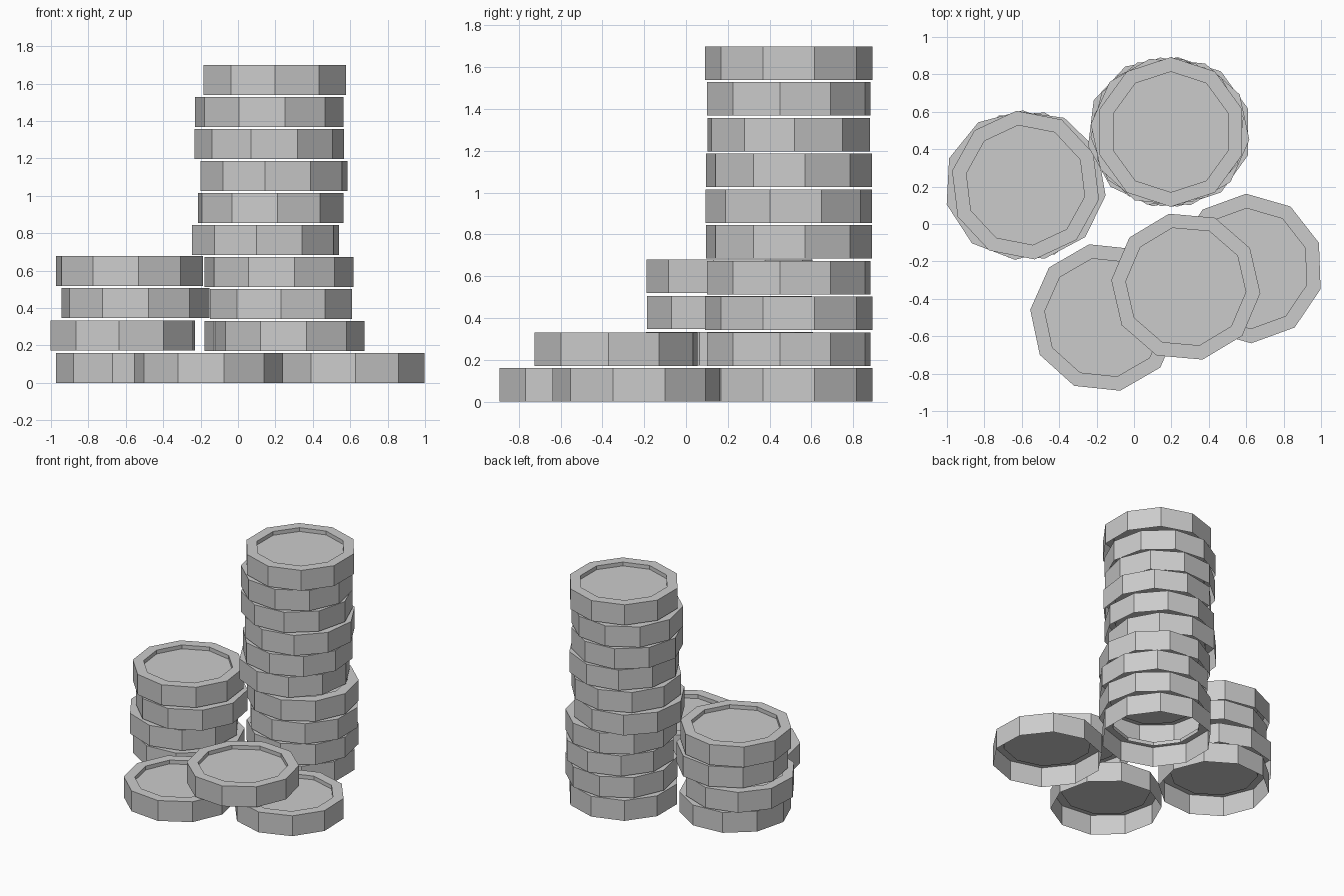
import bpy
import bmesh
from math import radians, cos, sin

cube = bpy.data.objects.get("Cube")
if cube:
    bpy.data.objects.remove(cube, do_unlink=True)

RADIUS, INNER, HEIGHT, RECESS, SIDES = 0.4, 0.322, 0.16, 0.03, 10

grey = bpy.data.materials.new("plain_grey")
grey.use_nodes = True
colour = (0.6, 0.6, 0.6, 1)
grey.diffuse_color = colour
grey.node_tree.nodes["Principled BSDF"].inputs["Base Color"].default_value = colour


def coin(name, x, y, z, turn, filled=True):
    """Ten-sided coin, open underneath, with a raised rim round a sunken face."""
    bm = bmesh.new()
    profile = [(RADIUS, 0), (RADIUS, HEIGHT), (INNER, HEIGHT), (INNER, HEIGHT - RECESS)]
    rings = []
    for r, h in profile:
        angles = [radians(turn + 360 * i / SIDES) for i in range(SIDES)]
        rings.append([bm.verts.new((r * cos(a), r * sin(a), h)) for a in angles])
    for low, high in zip(rings, rings[1:]):
        for i in range(SIDES):
            j = (i + 1) % SIDES
            bm.faces.new((low[i], low[j], high[j], high[i]))
    if filled:
        bm.faces.new(rings[-1])
    mesh = bpy.data.meshes.new(name)
    bm.to_mesh(mesh)
    bm.free()
    mesh.materials.append(grey)
    obj = bpy.data.objects.new(name, mesh)
    obj.location = (x, y, z)
    bpy.context.collection.objects.link(obj)


# Tall stack: x centre and turn of each coin, bottom to top
tall = [(0.20, 18), (0.218, 30), (0.23, 18), (0.219, 30), (0.147, 11),
        (0.175, 23), (0.193, 11), (0.167, 4), (0.167, 30), (0.197, 18)]
for i, (x, turn) in enumerate(tall):
    coin(f"tall_stack_coin_{i + 1}", x, 0.492, i * 0.171, turn, filled=i > 0)

# Short stack
short = [(-0.574, 4), (-0.615, 15), (-0.548, 28), (-0.58, 25)]
for i, (x, turn) in enumerate(short):
    coin(f"short_stack_coin_{i + 1}", x, 0.208, i * 0.173, turn)

# Loose coins in front, one resting on the other two
coin("loose_coin_left", 0.613, -0.238, 0, 20)
coin("loose_coin_right", -0.157, -0.5, 0, 30)
coin("loose_coin_top", 0.277, -0.335, 0.17, -5)
